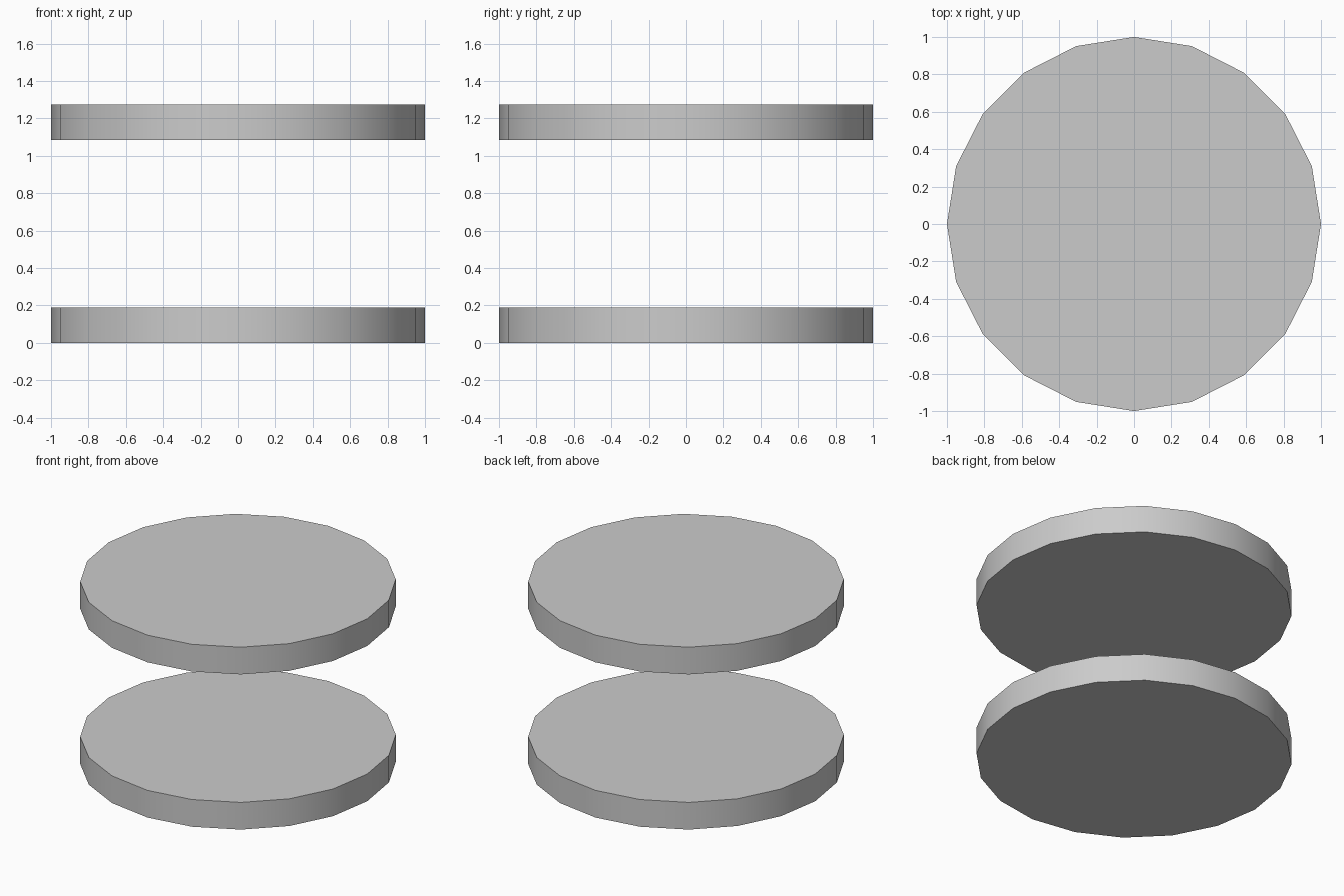
import bpy
import math

if "Cube" in bpy.data.objects:
    bpy.data.objects.remove(bpy.data.objects["Cube"])

THICKNESS = 0.19


def disc(name, z_bottom):
    """Solid 20-sided disc with smooth rim and crisp top and bottom edges."""
    bpy.ops.mesh.primitive_cylinder_add(
        vertices=20, radius=1.0, depth=THICKNESS,
        location=(0, 0, z_bottom + THICKNESS / 2))
    obj = bpy.context.object
    obj.name = name
    bpy.ops.object.shade_smooth_by_angle(angle=math.radians(30))
    return obj


# Two identical discs stacked with a gap
disc("lower_disc", 0.0)
disc("upper_disc", 1.085)
